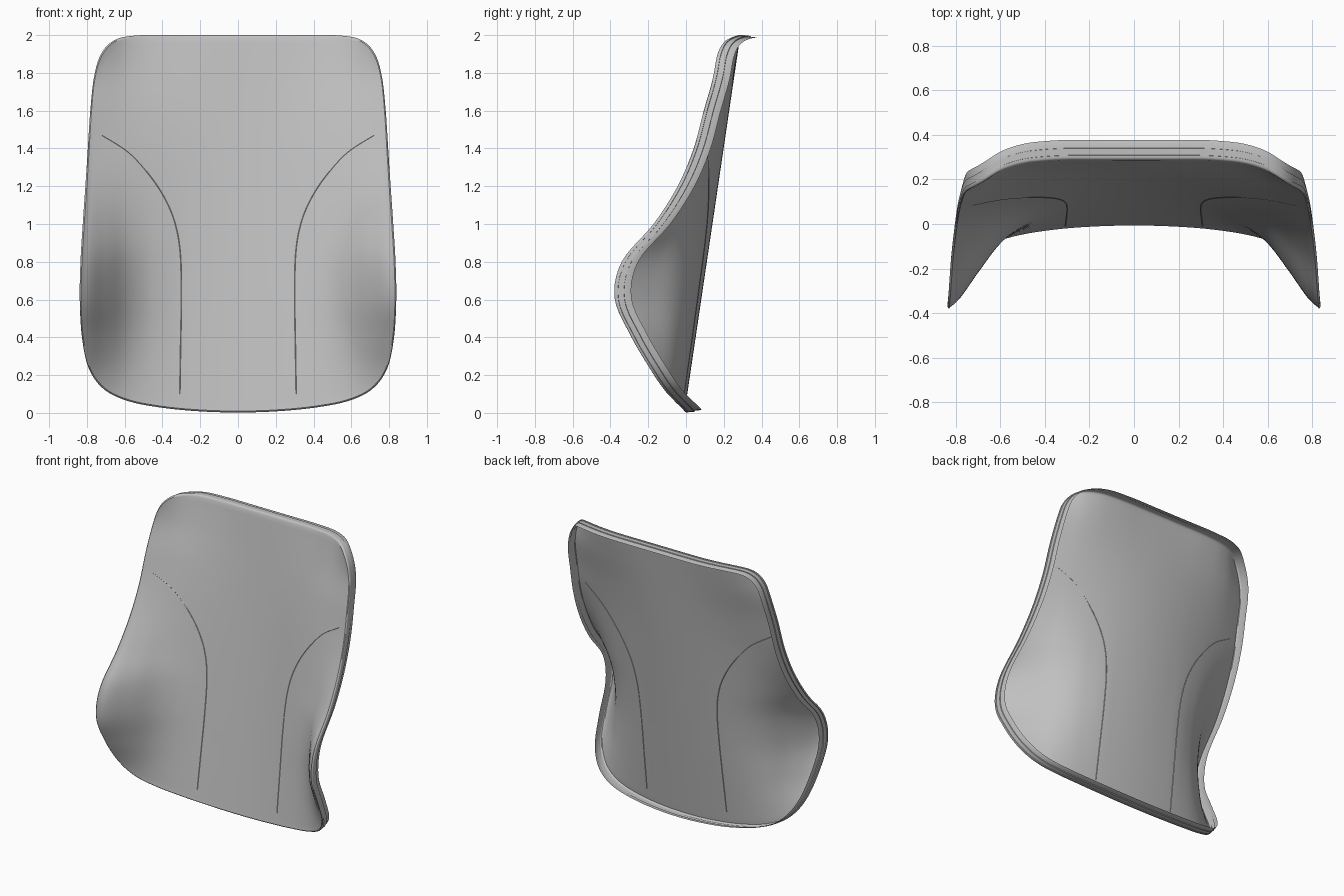
import bpy, bmesh, math
from mathutils import Vector

cube = bpy.data.objects.get("Cube")
if cube:
    bpy.data.objects.remove(cube, do_unlink=True)


def material(name, rgb):
    mat = bpy.data.materials.new(name)
    mat.use_nodes = True
    mat.diffuse_color = (*rgb, 1)
    mat.node_tree.nodes["Principled BSDF"].inputs["Base Color"].default_value = (*rgb, 1)
    return mat


grey = material("plain grey", (0.53, 0.53, 0.53))


def spline(a, b, c, d, t):
    """Catmull-Rom step between b and c."""
    return 0.5 * (2 * b + (c - a) * t + (2 * a - 5 * b + 4 * c - d) * t * t
                  + (3 * b - a - 3 * c + d) * t ** 3)


def sample(values, step, x):
    """Smooth lookup in evenly spaced values."""
    f = max(0, min(x / step, len(values) - 1.001))
    i = int(f)
    v = [values[max(0, min(k, len(values) - 1))] for k in range(i - 1, i + 3)]
    return spline(*v, f - i)


def smooth_path(points, n, closed):
    pts = [Vector(p) for p in points]
    count = len(pts)
    get = (lambda k: pts[k % count]) if closed else (lambda k: pts[max(0, min(k, count - 1))])
    out = [spline(get(i - 1), get(i), get(i + 1), get(i + 2), k / n)
           for i in range(count if closed else count - 1) for k in range(n)]
    return out if closed else out + [pts[-1]]


# Shell depth: a leaning centre plane, a soft bow across, and wings that sweep forward
BOW = [0.16, 0.18, 0.2, 0.23, 0.25, 0.26, 0.26, 0.24, 0.18, 0.08, 0]
WING = [0.04, 0.1, 0.21, 0.3, 0.28, 0.14, 0.048, 0.01, 0.03, 0.08, 0.17]
BEND = [0, 0, 0, 0, 0.03, 0.1, 0.28, 0.62, 0.95, 1.0]


def depth(x, z):
    x = abs(x)
    return (0.148 * z - 0.008 - sample(BOW, 0.2, z) * x * x
            - sample(WING, 0.2, z) * sample(BEND, 0.1, x))


# Half of the outline, bottom to top, then mirrored
half = [(0.2, 0.008), (0.4, 0.027), (0.58, 0.062), (0.71, 0.125), (0.79, 0.235),
        (0.826, 0.4), (0.838, 0.6), (0.834, 0.8), (0.822, 1.0), (0.808, 1.2),
        (0.795, 1.4), (0.782, 1.6), (0.762, 1.78), (0.725, 1.9), (0.655, 1.973),
        (0.54, 1.998), (0.35, 2.0), (0.15, 2.0)]
outline = smooth_path([(0, 0.002)] + half + [(-x, z) for x, z in reversed(half)], 5, True)
middle = Vector((0, 1.0))


def ring(bm, scale, inset, back):
    """One loop of the outline, shrunk, pulled in and pushed back."""
    loop = []
    for p in outline:
        q = middle + (p - middle) * scale
        d = (p - middle).normalized()
        loop.append(bm.verts.new((q.x - d.x * inset, depth(q.x, q.y) + back, q.y - d.y * inset)))
    return loop


def bridge(bm, a, b):
    for i in range(len(a)):
        j = (i + 1) % len(a)
        bm.faces.new((a[i], a[j], b[j], b[i]))


def finish(name, bm):
    mesh = bpy.data.meshes.new(name)
    bm.to_mesh(mesh)
    bm.free()
    obj = bpy.data.objects.new(name, mesh)
    bpy.context.collection.objects.link(obj)
    mesh.materials.append(grey)
    bpy.ops.object.select_all(action="DESELECT")
    obj.select_set(True)
    bpy.context.view_layer.objects.active = obj
    bpy.ops.object.shade_smooth_by_angle(angle=math.radians(40))


# Backrest shell with a rolled edge and a stepped flange turned back
bm = bmesh.new()
rings = 36
loops = [ring(bm, 0.985 * k / rings, 0, 0) for k in range(1, rings + 1)]
hub = bm.verts.new((0, depth(0, middle.y), middle.y))
for i in range(len(outline)):
    bm.faces.new((hub, loops[0][i], loops[0][(i + 1) % len(outline)]))
flange = [(0.008, 0.001), (0.003, 0.004), (0, 0.011), (0, 0.02), (0.004, 0.021),
          (0.004, 0.052), (0.009, 0.053), (0.011, 0.075), (0.016, 0.09)]
loops += [ring(bm, 1, inset, back) for inset, back in flange]
for a, b in zip(loops, loops[1:]):
    bridge(bm, b, a)
bmesh.ops.recalc_face_normals(bm, faces=bm.faces)
hub.normal_update()
if hub.normal.y > 0:
    bmesh.ops.reverse_faces(bm, faces=bm.faces)
finish("backrest_shell", bm)

# Seams: slim ridges following the shell on both sides
seam = smooth_path([(0.308, 0.1), (0.304, 0.35), (0.3, 0.62), (0.306, 0.85), (0.335, 1.01),
                    (0.39, 1.14), (0.47, 1.26), (0.58, 1.38), (0.72, 1.47)], 8, False)
for side, name in ((1, "left_seam"), (-1, "right_seam")):
    bm = bmesh.new()
    rows = []
    for i, p in enumerate(seam):
        t = (seam[min(i + 1, len(seam) - 1)] - seam[max(i - 1, 0)]).normalized()
        row = []
        for across, out in ((-1, 0), (0, -1), (1, 0), (0, 1)):
            x, z = p.x + t.y * across * 0.002, p.y - t.x * across * 0.002
            row.append(bm.verts.new((side * x, depth(x, z) + out * 0.002, z)))
        rows.append(row)
    for a, b in zip(rows, rows[1:]):
        bridge(bm, a, b)
    for end in (rows[0], rows[-1]):
        bm.faces.new(end)
    bmesh.ops.recalc_face_normals(bm, faces=bm.faces)
    finish(name, bm)
